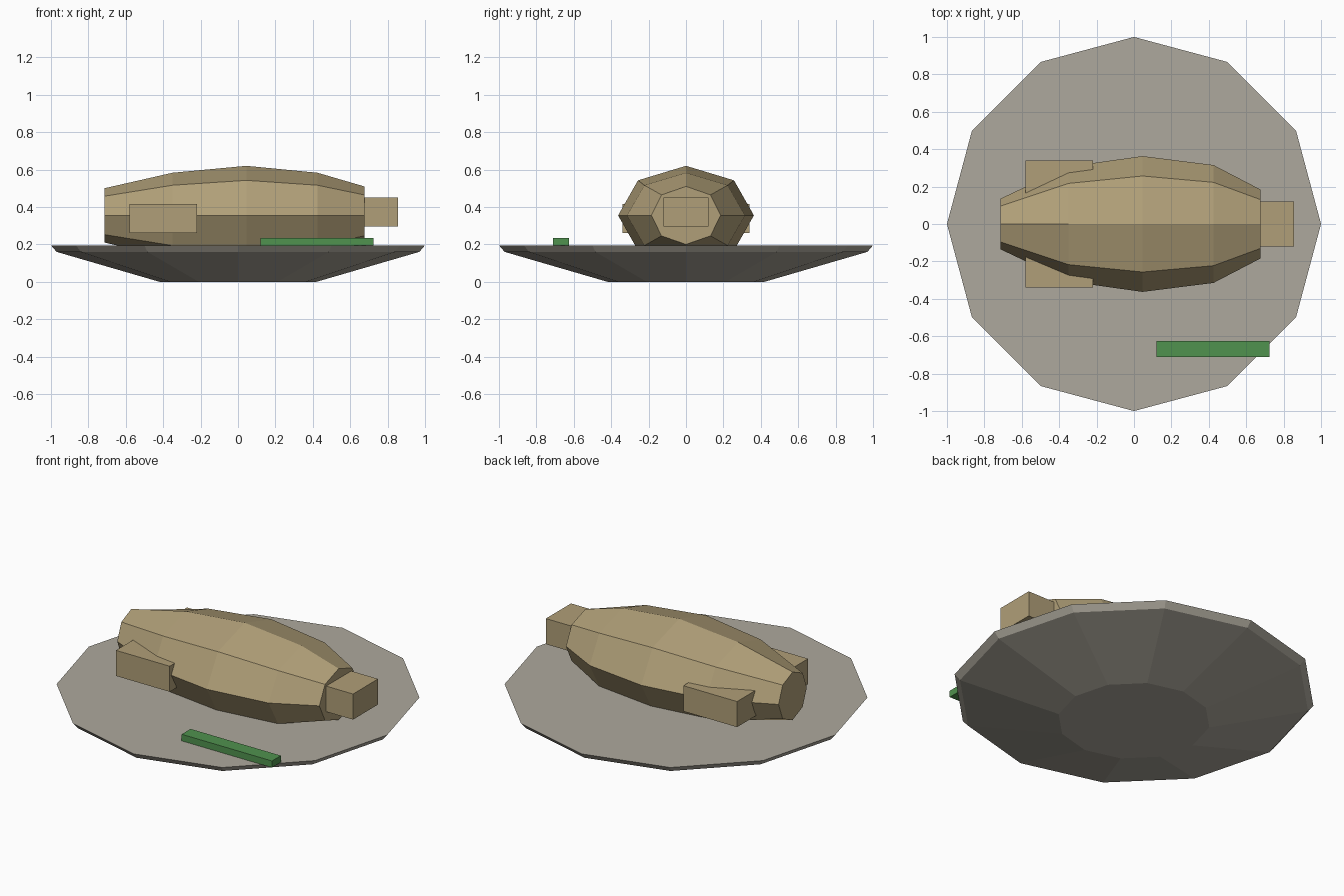
import bpy, math

if "Cube" in bpy.data.objects:
    bpy.data.objects.remove(bpy.data.objects["Cube"])


def material(name, rgb):
    """Flat colour from sRGB 0-255 values."""
    def linear(c):
        c /= 255
        return c / 12.92 if c <= 0.04045 else ((c + 0.055) / 1.055) ** 2.4
    m = bpy.data.materials.new(name)
    m.diffuse_color = (*map(linear, rgb), 1)
    m.use_nodes = True
    m.node_tree.nodes["Principled BSDF"].inputs["Base Color"].default_value = m.diffuse_color
    return m


def mesh_object(name, verts, faces, mat):
    me = bpy.data.meshes.new(name)
    me.from_pydata(verts, [], faces)
    me.materials.append(mat)
    ob = bpy.data.objects.new(name, me)
    bpy.context.collection.objects.link(ob)
    return ob


def loft(name, rings, mat):
    """Skin equal rings of points and cap both ends."""
    n = len(rings[0])
    verts = [p for ring in rings for p in ring]
    faces = [(k * n + i, k * n + (i + 1) % n, (k + 1) * n + (i + 1) % n, (k + 1) * n + i)
             for k in range(len(rings) - 1) for i in range(n)]
    faces.append(tuple(reversed(range(n))))
    faces.append(tuple(range(len(verts) - n, len(verts))))
    return mesh_object(name, verts, faces, mat)


def box(name, x, y, z, mat):
    rings = [[(x[0], y[0], h), (x[1], y[0], h), (x[1], y[1], h), (x[0], y[1], h)] for h in z]
    return loft(name, rings, mat)


stone = material("plate grey", (174, 169, 157))
roast = material("roast tan", (176, 159, 120))
herb = material("herb green", (80, 146, 78))

# Shallow twelve-sided plate
loft("plate", [[(r * math.cos(i * math.pi / 6), r * math.sin(i * math.pi / 6), z)
                for i in range(12)]
               for r, z in ((0.42, 0), (0.97, 0.16), (1.0, 0.195))], stone)

# Eight-sided tapered body: x, half width, half height
stations = ((-0.715, 0.135, 0.145), (-0.35, 0.307, 0.228), (0.045, 0.363, 0.265),
            (0.425, 0.315, 0.228), (0.675, 0.185, 0.155))
loft("body", [[(x, w * math.cos(i * math.pi / 4), 0.355 + h * math.sin(i * math.pi / 4))
               for i in range(8)] for x, w, h in stations], roast)

# Neck stub and side stubs
box("neck_stub", (0.6, 0.855), (-0.12, 0.12), (0.295, 0.45), roast)
box("left_stub", (-0.58, -0.22), (-0.34, -0.1), (0.26, 0.415), roast)
box("right_stub", (-0.58, -0.22), (0.1, 0.34), (0.26, 0.415), roast)

# Garnish strip near the rim
box("garnish", (0.12, 0.725), (-0.71, -0.625), (0.195, 0.235), herb)
